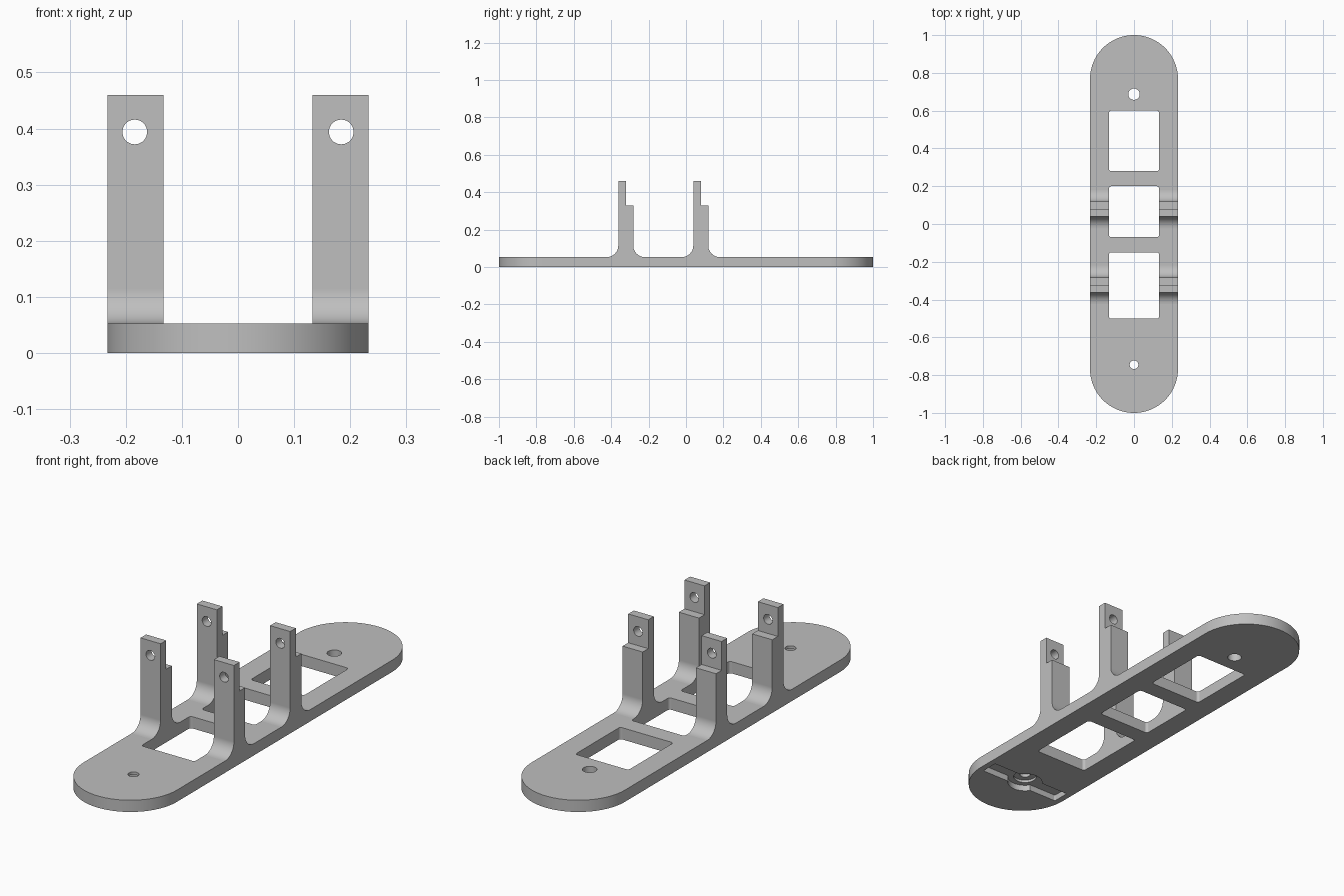
import bpy, bmesh, math
from mathutils import Vector

if "Cube" in bpy.data.objects:
    bpy.data.objects.remove(bpy.data.objects["Cube"])

HALF_W, THICK = 0.233, 0.053      # plate half width and thickness
INNER = 0.133                     # inner face of the posts, window half width

grey = bpy.data.materials.new("grey plastic")
grey.use_nodes = True
grey.diffuse_color = (0.52, 0.52, 0.52, 1)
grey.node_tree.nodes["Principled BSDF"].inputs["Base Color"].default_value = grey.diffuse_color


def arc(cx, cy, r, start, end, steps):
    """Points on an arc, angles in degrees."""
    angles = [math.radians(start + (end - start) * i / steps) for i in range(steps + 1)]
    return [(cx + r * math.cos(a), cy + r * math.sin(a)) for a in angles]


def rounded_rect(x, y0, y1, r):
    corners = [(x - r, y1 - r, 0), (r - x, y1 - r, 90), (r - x, y0 + r, 180), (x - r, y0 + r, 270)]
    return [p for cx, cy, a in corners for p in arc(cx, cy, r, a, a + 90, 4)]


def circle(cx, cy, r):
    return arc(cx, cy, r, 0, 360, 40)[:-1]


def extrude(name, outline, low, high, axis):
    """Prism from a 2D outline, extruded along the named axis."""
    place = {"X": lambda u, v: (low, u, v),
             "Y": lambda u, v: (u, low, v),
             "Z": lambda u, v: (u, v, low)}[axis]
    step = Vector([(high - low) * (axis == a) for a in "XYZ"])
    bm = bmesh.new()
    face = bm.faces.new([bm.verts.new(place(*p)) for p in outline])
    new = bmesh.ops.extrude_face_region(bm, geom=[face])["geom"]
    bmesh.ops.translate(bm, vec=step, verts=[v for v in new if isinstance(v, bmesh.types.BMVert)])
    bmesh.ops.recalc_face_normals(bm, faces=bm.faces)
    mesh = bpy.data.meshes.new(name)
    bm.to_mesh(mesh)
    bm.free()
    mesh.materials.append(grey)
    obj = bpy.data.objects.new(name, mesh)
    bpy.context.collection.objects.link(obj)
    return obj


def activate(obj):
    bpy.ops.object.select_all(action="DESELECT")
    obj.select_set(True)
    bpy.context.view_layer.objects.active = obj


def cut(obj, outline, low, high, axis):
    cutter = extrude("cutter", outline, low, high, axis)
    mod = obj.modifiers.new("cut", "BOOLEAN")
    mod.operation, mod.solver, mod.object = "DIFFERENCE", "EXACT", cutter
    activate(obj)
    bpy.ops.object.modifier_apply(modifier=mod.name)
    bpy.data.objects.remove(cutter)


def finish(obj):
    activate(obj)
    bpy.ops.object.shade_smooth_by_angle(angle=math.radians(30))
    obj.modifiers.new("even shading", "WEIGHTED_NORMAL").keep_sharp = True


# Base plate with round ends
end = 1 - HALF_W
plate = extrude("base_plate", arc(0, end, HALF_W, 0, 180, 48) + arc(0, -end, HALF_W, 180, 360, 48),
                0, THICK, "Z")

# Three windows and two screw holes
for y0, y1 in ((-0.5, -0.15), (-0.07, 0.2), (0.28, 0.6)):
    cut(plate, rounded_rect(INNER, y0, y1, 0.012), -0.1, 0.1, "Z")
for y, r in ((0.687, 0.03), (-0.745, 0.023)):
    cut(plate, circle(0, y, r), -0.1, 0.1, "Z")

# Underside pocket: cross slot, round recess and deeper seat
cut(plate, rounded_rect(0.205, -0.785, -0.705, 0.005), -0.1, 0.028, "Z")
cut(plate, circle(0, -0.745, 0.075), -0.1, 0.028, "Z")
cut(plate, circle(0, -0.745, 0.05), -0.1, 0.04, "Z")
finish(plate)

# Four stepped posts with flared feet and a cross hole
FLARE, DEPTH, STEP, TOP = 0.062, 0.08, 0.33, 0.46
for row, y in (("front", -0.362), ("back", 0.039)):
    back, mid = y + DEPTH, y + DEPTH / 2
    foot = THICK + FLARE
    profile = (arc(y - FLARE, foot, FLARE, 270, 360, 12)
               + [(y, TOP), (mid, TOP), (mid, STEP), (back, STEP)]
               + arc(back + FLARE, foot, FLARE, 180, 270, 12))
    for side, sign in (("left", 1), ("right", -1)):
        post = extrude(f"{row}_{side}_post", profile, sign * INNER, sign * HALF_W, "X")
        cut(post, circle(sign * 0.184, 0.394, 0.022), y - 0.1, back + 0.1, "Y")
        finish(post)
